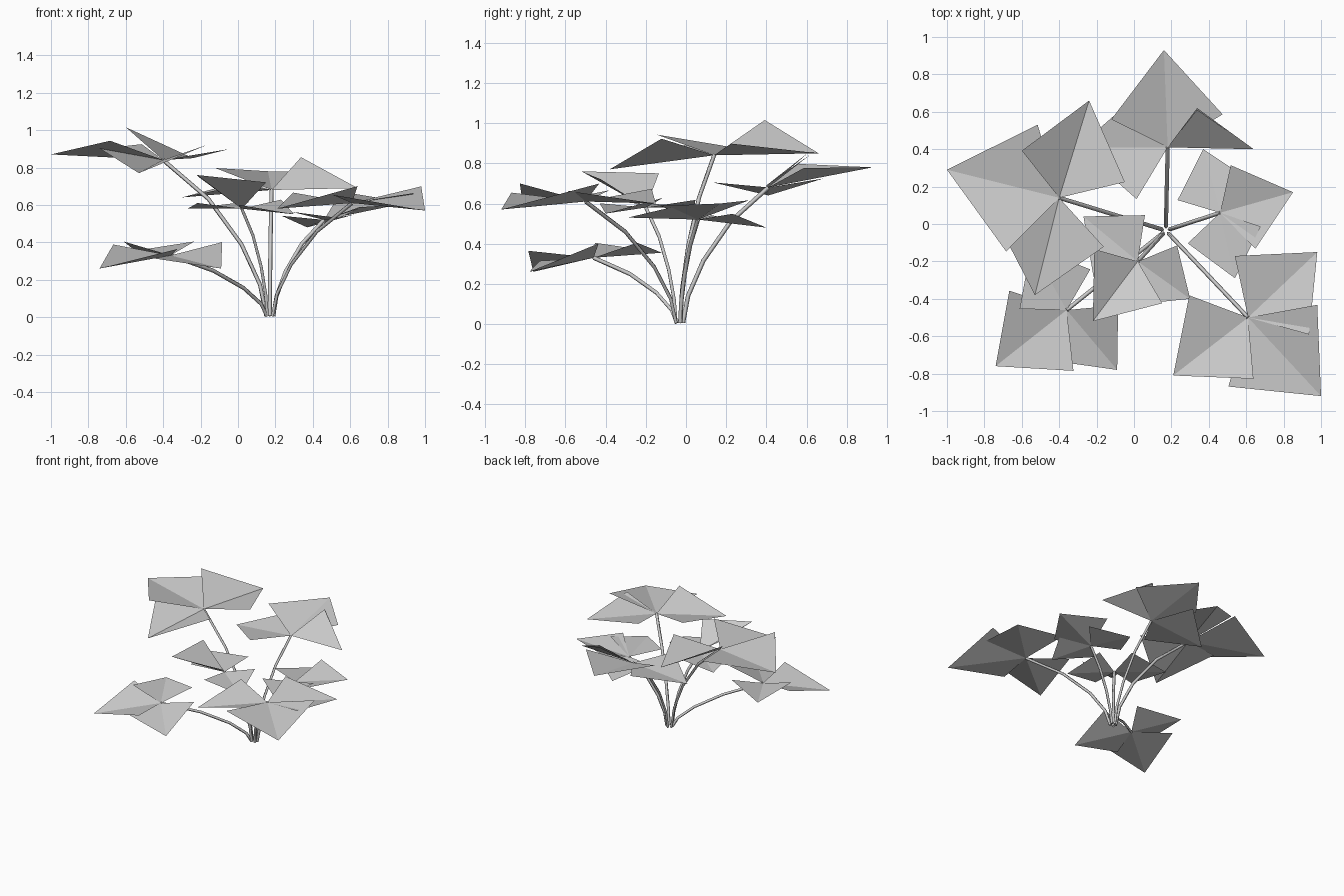
import bpy
from math import radians, sin, cos
from mathutils import Vector

default_cube = bpy.data.objects.get("Cube")
if default_cube:
    bpy.data.objects.remove(default_cube, do_unlink=True)


def make_material(name, colour):
    material = bpy.data.materials.new(name)
    material.use_nodes = True
    material.diffuse_color = colour
    shader = next(n for n in material.node_tree.nodes if n.type == "BSDF_PRINCIPLED")
    shader.inputs["Base Color"].default_value = colour
    return material


plain_grey = make_material("plain grey", (0.6, 0.6, 0.6, 1))
ROOT = Vector((0.17, -0.035, 0.006))
STEM_RADIUS = 0.011
# Arched stem profile: (fraction of reach, fraction of height)
STEM_ARCH = [(0, 0), (0.06, 0.2), (0.24, 0.46), (0.56, 0.75), (1, 1)]
# Leaflet outline relative to its length
SHOULDER, HALF_WIDTH = 0.34, 0.58
UP = Vector((0, 0, 1))


def add_stem(name, crown):
    """Thin arched tube from the root to the crown of one leaf."""
    reach = Vector((crown.x - ROOT.x, crown.y - ROOT.y, 0))
    start = ROOT + reach.normalized() * 0.02
    curve = bpy.data.curves.new(name, "CURVE")
    curve.dimensions = "3D"
    curve.bevel_depth = STEM_RADIUS
    curve.bevel_resolution = 0
    curve.use_fill_caps = True
    spline = curve.splines.new("POLY")
    spline.points.add(len(STEM_ARCH) - 1)
    for point, (along, height) in zip(spline.points, STEM_ARCH):
        position = start.lerp(crown, along)
        position.z = start.z + (crown.z - start.z) * height
        point.co = (*position, 1)
    curve.materials.append(plain_grey)
    stem = bpy.data.objects.new(name, curve)
    bpy.context.collection.objects.link(stem)


def add_leaflet(name, crown, tip, left_lift, right_lift):
    """Kite folded along its midrib; each half is lifted by its own angle."""
    midrib = tip - crown
    length = midrib.length
    side = UP.cross(midrib).normalized()
    normal = midrib.cross(side).normalized()

    def shoulder(sign, lift):
        angle = radians(lift)
        spread = side * sign * cos(angle) + normal * sin(angle)
        return crown + midrib * SHOULDER + spread * length * HALF_WIDTH

    corners = [crown, shoulder(-1, right_lift), tip, shoulder(1, left_lift)]
    mesh = bpy.data.meshes.new(name)
    mesh.from_pydata(corners, [], [(0, 1, 2), (0, 2, 3)])
    mesh.materials.append(plain_grey)
    leaflet = bpy.data.objects.new(name, mesh)
    bpy.context.collection.objects.link(leaflet)


def add_leaf(name, crown, *leaflets):
    """One stem with three leaflets, each given as tip, left and right lift."""
    crown = Vector(crown)
    add_stem(name + "_stem", crown)
    for number, (tip, left_lift, right_lift) in enumerate(leaflets, 1):
        add_leaflet(f"{name}_leaflet_{number}", crown, Vector(tip), left_lift, right_lift)


# Tall leaf on the right
add_leaf("tall_right", (-.4, .14, .84),
         ((-1, .29, .87), 15, 12),
         ((-.24, .66, .85), 33, 10),
         ((-.53, -.38, .77), 20, 16))

# Leaf at the back
add_leaf("back", (.18, .41, .68),
         ((.16, .93, .78), 16, 12),
         ((.64, .4, .69), 40, 143),
         ((-.3, .41, .64), 8, 12))

# Small leaf on the left
add_leaf("small_left", (.46, .06, .52),
         ((.85, .17, .6), 17, 10),
         ((.54, -.29, .53), 20, 11),
         ((.37, .4, .48), 10, 12))

# Broad leaf at the front left
add_leaf("front_left", (.61, -.5, .61),
         ((.98, -.15, .6), 13, 11),
         ((1, -.92, .57), 18, 10),
         ((.21, -.81, .58), 20, 13))

# Small leaf near the middle
add_leaf("middle", (.02, -.2, .58),
         ((-.27, .04, .58), 8, 10),
         ((-.22, -.52, .76), 20, 28),
         ((.3, -.4, .55), 17, 9))

# Low leaf at the front right
add_leaf("low_front_right", (-.36, -.46, .33),
         ((-.74, -.76, .26), 12, 17),
         ((-.09, -.78, .26), 23, 2),
         ((-.55, -.12, .355), 17, 17))
